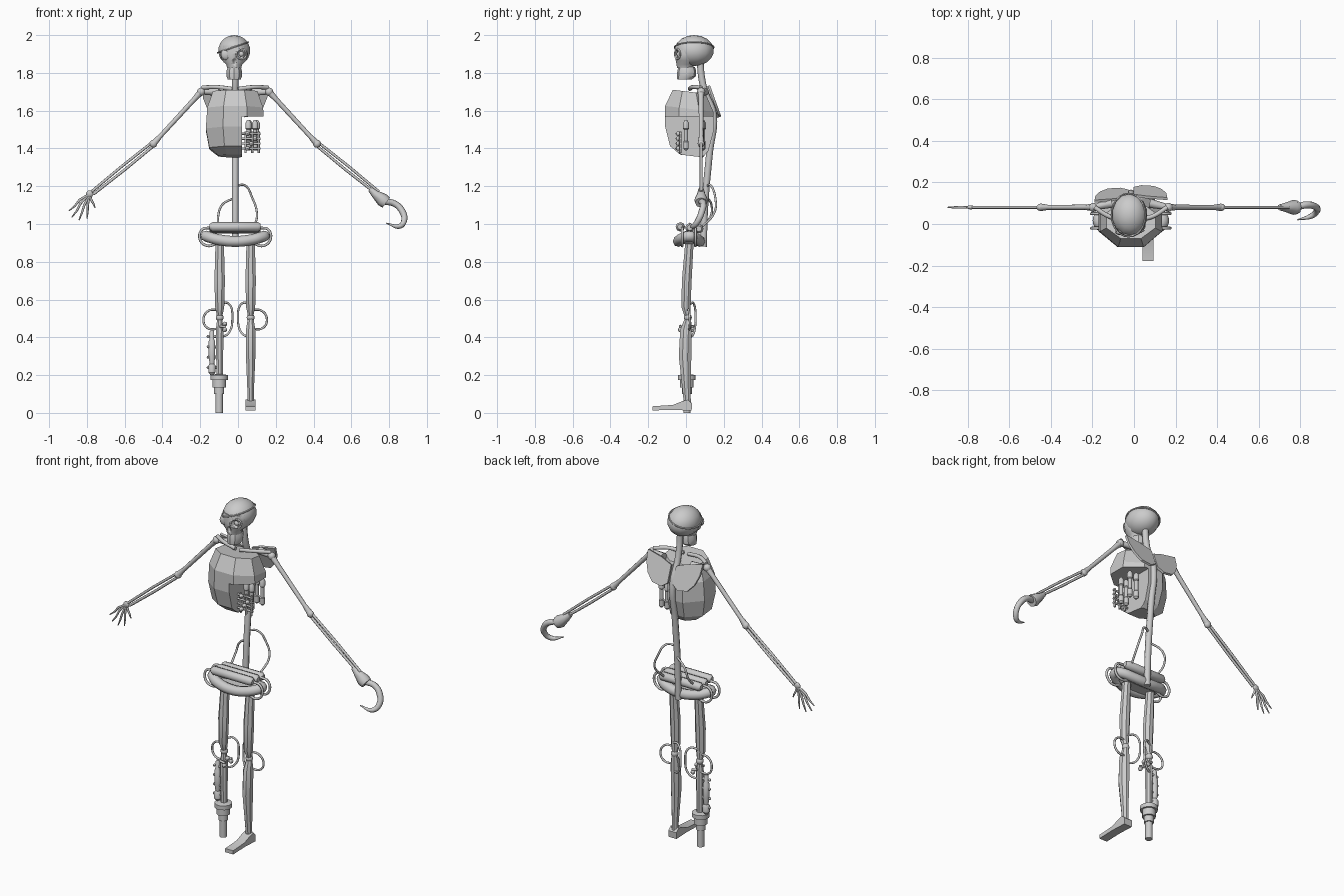
import bpy
import bmesh
from math import sin, cos, pi, radians
from mathutils import Vector, Matrix

default_cube = bpy.data.objects.get("Cube")
if default_cube:
    bpy.data.objects.remove(default_cube, do_unlink=True)

MID = -0.015      # x of the spine
ARM_Y = 0.08


def add_object(name, mesh, angle):
    obj = bpy.data.objects.new(name, mesh)
    bpy.context.collection.objects.link(obj)
    if angle:
        bpy.ops.object.select_all(action='DESELECT')
        obj.select_set(True)
        bpy.context.view_layer.objects.active = obj
        bpy.ops.object.shade_smooth_by_angle(angle=radians(angle))
    return obj


def finish(name, bm, angle):
    bmesh.ops.recalc_face_normals(bm, faces=bm.faces)
    mesh = bpy.data.meshes.new(name)
    bm.to_mesh(mesh)
    bm.free()
    return add_object(name, mesh, angle)


def loft(name, rings, sides=10, angle=35, slope=0.0):
    """Stack elliptical rings (z, centre x, centre y, radius x, radius y)."""
    bm = bmesh.new()
    loops = []
    for z, cx, cy, rx, ry in rings:
        loop = []
        for i in range(sides):
            a = 2 * pi * (i + 0.5) / sides
            y = ry * sin(a)
            loop.append(bm.verts.new((cx + rx * cos(a), cy + y, z - slope * y)))
        loops.append(loop)
    for low, high in zip(loops, loops[1:]):
        for i in range(sides):
            j = (i + 1) % sides
            bm.faces.new((low[i], low[j], high[j], high[i]))
    bm.faces.new(loops[0])
    bm.faces.new(loops[-1])
    return finish(name, bm, angle)


def turned(name, x, y, profile, sides=12):
    return loft(name, [(z, x, y, r, r) for z, r in profile], sides)


def rod(name, points, radius, taper=None, curved=False, closed=False):
    """Round bar through points; taper scales the radius at each point."""
    curve = bpy.data.curves.new(name, 'CURVE')
    curve.dimensions = '3D'
    curve.bevel_depth = radius
    curve.bevel_resolution = 2
    curve.resolution_u = 6
    curve.use_fill_caps = True
    spline = curve.splines.new('BEZIER' if curved else 'POLY')
    knots = spline.bezier_points if curved else spline.points
    knots.add(len(points) - 1)
    for i, (knot, p) in enumerate(zip(knots, points)):
        if curved:
            knot.co = p
            knot.handle_left_type = knot.handle_right_type = 'AUTO'
        else:
            knot.co = (*p, 1)
        knot.radius = taper[i] if taper else 1
    spline.use_cyclic_u = closed
    temp = bpy.data.objects.new(name, curve)
    bpy.context.collection.objects.link(temp)
    graph = bpy.context.evaluated_depsgraph_get()
    mesh = bpy.data.meshes.new_from_object(temp.evaluated_get(graph))
    bpy.data.objects.remove(temp)
    return add_object(name, mesh, 60)


def ball(name, centre, size, segments=12):
    bm = bmesh.new()
    matrix = Matrix.Translation(centre) @ Matrix.Diagonal((*size, 1))
    bmesh.ops.create_uvsphere(bm, u_segments=segments, v_segments=segments // 2 + 2,
                              radius=1, matrix=matrix)
    return finish(name, bm, 40)


def slab(name, outline, thickness, place):
    """Extrude a flat outline; place maps (u, v) to a 3D point."""
    bm = bmesh.new()
    face = bm.faces.new([bm.verts.new(place(u, v)) for u, v in outline])
    face.normal_update()
    push = face.normal * thickness
    grown = bmesh.ops.extrude_face_region(bm, geom=[face])
    bmesh.ops.translate(bm, vec=push, verts=[v for v in grown["geom"]
                                             if isinstance(v, bmesh.types.BMVert)])
    return finish(name, bm, 30)


def carve(targets, cutter):
    for target in targets:
        mod = target.modifiers.new("cut", 'BOOLEAN')
        mod.operation = 'DIFFERENCE'
        mod.object = cutter
        bpy.context.view_layer.objects.active = target
        bpy.ops.object.modifier_apply(modifier=mod.name)
    bpy.data.objects.remove(cutter, do_unlink=True)


# Skull with one open eye, nose hole and jaw
HEAD = -0.02
SKULL = Vector((HEAD, 0.043, 1.918))
SKULL_SIZE = Vector((0.087, 0.104, 0.082))
cranium = ball("cranium", SKULL, SKULL_SIZE, 14)
face = loft("face", [(1.825, HEAD, -0.005, 0.038, 0.044), (1.845, HEAD, -0.004, 0.044, 0.048),
                     (1.865, HEAD, 0, 0.066, 0.056), (1.9, HEAD, 0, 0.077, 0.064),
                     (1.945, HEAD, 0.01, 0.07, 0.068)], 12)
carve([cranium, face], ball("eye_cutter", (0.018, -0.06, 1.9), (0.025, 0.025, 0.025)))
carve([face], ball("nose_cutter", (HEAD, -0.058, 1.858), (0.012, 0.018, 0.018), 6))
loft("jaw", [(1.765, HEAD, -0.008, 0.036, 0.038), (1.782, HEAD, 0.002, 0.043, 0.05),
             (1.81, HEAD, 0.004, 0.043, 0.05), (1.83, HEAD, 0.004, 0.037, 0.044)])
eye_ring = [(0.018 + 0.027 * cos(a), -0.045 + 0.014 * cos(a), 1.9 + 0.027 * sin(a))
            for a in (k * pi / 6 for k in range(12))]
rod("eye_ring", eye_ring, 0.005, closed=True)
ball("eye", (0.018, -0.038, 1.9), (0.014, 0.012, 0.014))
ball("eye_patch", (-0.062, -0.04, 1.897), (0.029, 0.014, 0.029))

# Strap follows the skull along a tilted plane
tilt = Matrix.Rotation(radians(-20), 3, 'Y')
strap = [SKULL + SKULL_SIZE * (tilt @ Vector((cos(a), sin(a), 0.22)))
         for a in (k * pi / 12 for k in range(24))]
rod("patch_strap", strap, 0.004, closed=True)

# Spine and neck
rod("spine", [(MID, 0.092, 0.88), (MID, 0.1, 1.1), (MID, 0.125, 1.38), (MID, 0.145, 1.58),
              (MID, 0.1, 1.7), (MID, 0.082, 1.78), (MID, 0.075, 1.88)], 0.018, curved=True)

# Rib cage with its lower left quarter cut away
ribs = loft("rib_cage", [(1.36, MID - 0.01, 0.03, 0.085, 0.065),
                         (1.4, MID, 0.017, 0.148, 0.11), (1.5, MID, 0.017, 0.168, 0.138),
                         (1.61, MID, 0.017, 0.16, 0.138), (1.7, MID, 0.017, 0.127, 0.094)],
            8, 0, 0.12)
box = bmesh.new()
bmesh.ops.create_cube(box, size=0.4, matrix=Matrix.Translation((0.22, 0, 1.37)))
carve([ribs], finish("rib_cutter", box, 0))

# Machinery inside the opening
for x, y in ((0.055, 0), (0.09, 0), (0.06, 0.09), (0.1, 0.085)):
    turned("chest_cylinder", x, y, [(1.39, 0.006), (1.4, 0.015), (1.435, 0.015), (1.44, 0.011),
                                    (1.5, 0.011), (1.505, 0.016), (1.535, 0.016), (1.55, 0.007)])
for i in range(4):
    z = 1.4 + i * 0.026
    rod("chest_pipe", [(0.015, -0.03, z), (0.12, -0.03, z)], 0.006)
    ball("chest_valve", (0.05 + 0.02 * (i % 3), -0.04, z), (0.012, 0.015, 0.012), 8)
for x in (0.04, 0.075, 0.11):
    rod("chest_post", [(x, -0.03, 1.375), (x, -0.03, 1.49)], 0.006)

# Shoulder blades, collar bones and shoulder caps
blade = [(0.012, 1.685), (0.08, 1.71), (0.175, 1.73), (0.17, 1.67),
         (0.148, 1.615), (0.11, 1.575), (0.05, 1.565), (0.012, 1.59)]
for s in (-1, 1):
    def on_back(u, v, s=s):
        return (MID + s * u, 0.115 + (1.73 - v) * 0.36, v)
    slab("shoulder_blade", blade, 0.013, on_back)
    socket = (MID + s * 0.18, ARM_Y, 1.7)
    rod("collar_bone", [(MID + s * 0.015, 0.02, 1.715), (MID + s * 0.1, 0.035, 1.725),
                        (MID + s * 0.175, ARM_Y, 1.722)], 0.011, curved=True)
    rod("shoulder_link", [socket, (MID + s * 0.09, 0.1, 1.7)], 0.02, [0.7, 1.1])
    ball("shoulder_joint", socket, (0.022, 0.022, 0.022))

# Arms
for s in (-1, 1):
    shoulder, elbow, wrist = (Vector((MID + s * x, ARM_Y, z)) for x, z in
                              ((0.18, 1.7), (0.433, 1.425), (0.755, 1.165)))
    rod("upper_arm", [shoulder, shoulder.lerp(elbow, 0.15), shoulder.lerp(elbow, 0.85), elbow],
        0.013, [1.4, 1, 0.9, 1.4])
    ball("elbow", elbow, (0.021, 0.018, 0.021))
    across = Vector((0.6, 0, s * 0.8)) * 0.012
    for side in (-1, 1):
        rod("forearm_bone", [elbow + across * side * 0.8, elbow.lerp(wrist, 0.5) + across * side,
                             wrist + across * side * 0.7], 0.0075)

# Right hand
palm = Vector((-0.785, ARM_Y, 1.16))
ball("wrist", palm, (0.02, 0.01, 0.018))
tips = ((-0.895, 1.07), (-0.88, 1.035), (-0.842, 1.02), (-0.8, 1.028), (-0.757, 1.085))
for i, (x, z) in enumerate(tips):
    tip = Vector((x, ARM_Y, z))
    knuckle = palm.lerp(tip, 0.45) + Vector((-0.004, 0, 0.008 * (i < 2)))
    rod("finger", [palm, knuckle, palm.lerp(tip, 0.72), tip], 0.006, [1, 1.1, 0.9, 0.5])

# Left hook
rod("hook_cup", [(0.7, ARM_Y, 1.185), (0.725, ARM_Y, 1.16), (0.765, ARM_Y, 1.128),
                 (0.785, ARM_Y, 1.113)], 0.036, [0.4, 0.6, 1, 0.9])
rod("hook", [(0.775, ARM_Y, 1.12), (0.83, 0.092, 1.107), (0.868, 0.085, 1.07),
             (0.88, 0.065, 1.02), (0.855, 0.04, 0.988), (0.785, 0.02, 1.005)],
    0.017, [1, 1, 1, 0.95, 0.8, 0.15], curved=True)

# Pelvis with three tanks
basin = []
for k in range(12):
    a = k * pi / 6
    basin.append((MID + 0.155 * cos(a), 0.016 + 0.057 * sin(a), 0.908 + 0.028 * cos(a) ** 2))
rod("pelvis_rim", basin, 0.029, curved=True, closed=True)
loft("pelvis_floor", [(0.895, MID, 0.015, 0.11, 0.05), (0.92, MID, 0.015, 0.145, 0.055)], 16)
for y, z in ((-0.03, 0.985), (0.02, 0.98), (0.068, 0.975)):
    ends = (-0.135, -0.12, 0.12, 0.135)
    rod("hip_tank", [(MID + x, y, z) for x in ends], 0.025, [0.6, 1, 1, 0.6])

# Cables around the hips
rod("waist_cable", [(MID, 0.11, 1.2), (0.035, 0.13, 1.205), (0.075, 0.155, 1.14),
                    (0.1, 0.15, 1.06), (0.085, 0.08, 0.98)], 0.006, curved=True)
rod("waist_cable", [(MID, 0.11, 1.14), (-0.085, 0.135, 1.1), (-0.105, 0.13, 1.04),
                    (-0.1, 0.07, 0.98)], 0.006, curved=True)
for s in (-1, 1):
    for y in (-0.02, 0.05):
        rod("hip_cable", [(MID + s * x, y, z) for x, z in
                          ((0.13, 0.98), (0.175, 0.97), (0.187, 0.92), (0.15, 0.885), (0.09, 0.9))],
            0.007, curved=True)

# Thighs and knees
RIGHT, LEFT = -0.097, 0.067
for x in (RIGHT, LEFT):
    loft("thigh", [(0.515, x, 0.008, 0.016, 0.018), (0.56, x, 0.0, 0.026, 0.026),
                   (0.7, x, 0.004, 0.03, 0.028), (0.9, x, 0.018, 0.024, 0.024)], 8)
    ball("knee", (x, 0.01, 0.505), (0.021, 0.021, 0.021))
    s = 1 if x > 0 else -1
    rod("outer_knee_cable", [(x, 0.01, 0.545), (x + s * 0.06, 0.015, 0.54),
                             (x + s * 0.086, 0.02, 0.495), (x + s * 0.065, 0.02, 0.45),
                             (x, 0.015, 0.445)], 0.006, curved=True)
    rod("inner_knee_cable", [(x, 0.02, 0.575), (x - s * 0.045, 0.04, 0.58),
                             (x - s * 0.067, 0.05, 0.5), (x - s * 0.045, 0.04, 0.42),
                             (x, 0.02, 0.4)], 0.006, curved=True)

# Left shin and foot
loft("left_shin", [(0.04, LEFT, 0.008, 0.018, 0.02), (0.1, LEFT, 0.004, 0.018, 0.022),
                   (0.3, LEFT, -0.005, 0.027, 0.036), (0.44, LEFT, 0, 0.027, 0.033),
                   (0.5, LEFT, 0.01, 0.016, 0.018)], 8)
foot = [(0.03, 0.012), (0.032, 0.05), (0.01, 0.07), (-0.02, 0.062), (-0.07, 0.042),
        (-0.178, 0.035), (-0.178, 0.013), (-0.07, 0.016)]
slab("left_foot", foot, 0.052, lambda y, z: (LEFT - 0.026, y, z))

# Right shin with piston and peg
turned("right_shin", RIGHT, 0.008, [(0.17, 0.018), (0.3, 0.02), (0.44, 0.022), (0.5, 0.014)], 8)
turned("peg", RIGHT - 0.003, 0.005, [(0, 0.02), (0.1, 0.02), (0.1, 0.027), (0.135, 0.027),
                                     (0.135, 0.037), (0.175, 0.037), (0.175, 0.048),
                                     (0.2, 0.048), (0.205, 0.02)])
turned("piston", -0.138, 0.008, [(0.2, 0.008), (0.215, 0.02), (0.25, 0.02), (0.26, 0.013),
                                 (0.3, 0.018), (0.38, 0.018), (0.39, 0.012), (0.43, 0.012),
                                 (0.44, 0.006)])
for i in range(4):
    z = 0.24 + i * 0.055
    ball("piston_knob", (-0.158, 0.005, z), (0.008, 0.008, 0.008), 8)
    rod("piston_bracket", [(-0.138, 0.008, z), (RIGHT, 0.008, z)], 0.008)
for i, y in enumerate((-0.03, 0.0, 0.035)):
    ball("knee_valve", (-0.07, y, 0.44 + 0.03 * (i % 2)), (0.013, 0.013, 0.013), 8)
    rod("valve_pipe", [(RIGHT, y, 0.46), (-0.065, y, 0.455)], 0.007)
